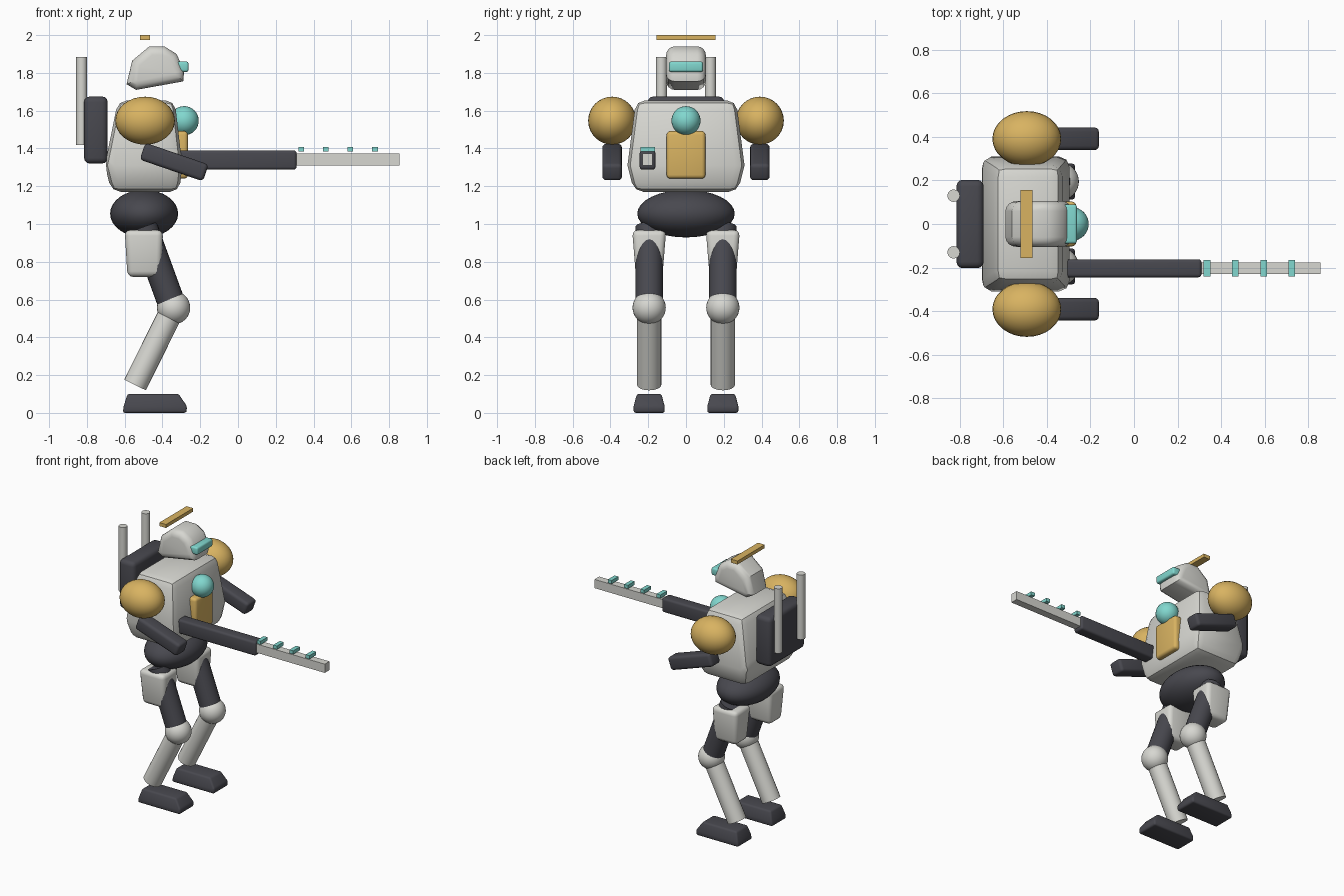
import bpy, bmesh, math
from mathutils import Vector, Matrix

if "Cube" in bpy.data.objects:
    bpy.data.objects.remove(bpy.data.objects["Cube"])


def material(name, rgb):
    m = bpy.data.materials.new(name)
    m.diffuse_color = (*rgb, 1)
    m.use_nodes = True
    m.node_tree.nodes["Principled BSDF"].inputs["Base Color"].default_value = m.diffuse_color
    return m


LIGHT = material("light grey", (0.68, 0.68, 0.64))
DARK = material("charcoal", (0.065, 0.065, 0.078))
GOLD = material("gold", (0.69, 0.45, 0.12))
TEAL = material("teal", (0.22, 0.68, 0.62))


def finish(name, bm, mat, bevel=0.0, segments=3):
    bmesh.ops.recalc_face_normals(bm, faces=bm.faces)
    mesh = bpy.data.meshes.new(name)
    bm.to_mesh(mesh)
    bm.free()
    mesh.materials.append(mat)
    ob = bpy.data.objects.new(name, mesh)
    bpy.context.collection.objects.link(ob)
    bpy.ops.object.select_all(action='DESELECT')
    bpy.context.view_layer.objects.active = ob
    ob.select_set(True)
    if bevel:
        mod = ob.modifiers.new("rounding", 'BEVEL')
        mod.width, mod.segments = bevel, segments
        mod.limit_method = 'ANGLE'
        mod.angle_limit = math.radians(25)
        bpy.ops.object.modifier_apply(modifier=mod.name)
    bpy.ops.object.shade_smooth_by_angle(angle=math.radians(35))
    return ob


def loft(name, rings, mat, bevel=0.0, segments=3):
    """Skin between rectangles given as (z, x0, x1, half_y), centred on cy."""
    bm = bmesh.new()
    loops = []
    for z, x0, x1, y0, y1 in rings:
        loops.append([bm.verts.new((x, y, z)) for x, y in
                      ((x0, y0), (x1, y0), (x1, y1), (x0, y1))])
    for a, b in zip(loops, loops[1:]):
        for i in range(4):
            j = (i + 1) % 4
            bm.faces.new((a[i], a[j], b[j], b[i]))
    bm.faces.new(loops[0][::-1])
    bm.faces.new(loops[-1])
    return finish(name, bm, mat, bevel, segments)


def box(name, x, y, z, mat, bevel=0.0):
    """Box from (low, high) ranges on each axis."""
    return loft(name, [(h, x[0], x[1], y[0], y[1]) for h in z], mat, bevel)


def ellipsoid(name, centre, radii, mat):
    bm = bmesh.new()
    bmesh.ops.create_uvsphere(bm, u_segments=32, v_segments=16, radius=1)
    bmesh.ops.transform(bm, verts=bm.verts,
                        matrix=Matrix.Translation(centre) @ Matrix.Diagonal((*radii, 1)))
    return finish(name, bm, mat)


def rod(name, start, end, radius, mat, sides=24):
    a, b = Vector(start), Vector(end)
    bm = bmesh.new()
    bmesh.ops.create_cone(bm, cap_ends=True, segments=sides, radius1=radius,
                          radius2=radius, depth=(b - a).length)
    turn = (b - a).to_track_quat('Z', 'Y').to_matrix().to_4x4()
    bmesh.ops.transform(bm, verts=bm.verts,
                        matrix=Matrix.Translation((a + b) / 2) @ turn)
    return finish(name, bm, mat)


# Torso, widest low down, with chest plate and round core
loft("torso", [(1.17, -0.67, -0.31, -0.275, 0.275),
               (1.31, -0.705, -0.295, -0.31, 0.31),
               (1.655, -0.635, -0.335, -0.265, 0.265)], LIGHT, 0.05, 2)
box("chest_plate", (-0.34, -0.265), (-0.103, 0.103), (1.24, 1.492), GOLD, 0.02)
ellipsoid("chest_core", (-0.285, 0, 1.547), (0.077,) * 3, TEAL)
ellipsoid("pelvis", (-0.497, 0, 1.055), (0.18, 0.258, 0.126), DARK)

# Head: side profile extruded across and rounded
profile = [(-0.59, 1.74), (-0.54, 1.71), (-0.29, 1.755), (-0.285, 1.81),
           (-0.325, 1.90), (-0.39, 1.94), (-0.47, 1.94), (-0.56, 1.865)]
bm = bmesh.new()
sides = [[bm.verts.new((x, y, z)) for x, z in profile] for y in (-0.105, 0.105)]
bm.faces.new(sides[0])
bm.faces.new(sides[1][::-1])
for i in range(len(profile)):
    j = (i + 1) % len(profile)
    bm.faces.new((sides[0][i], sides[0][j], sides[1][j], sides[1][i]))
bmesh.ops.recalc_face_normals(bm, faces=bm.faces)
rim = [e for e in bm.edges if abs(e.verts[0].co.y - e.verts[1].co.y) < 0.01]
bmesh.ops.bevel(bm, geom=rim, offset=0.045, segments=4, profile=0.5, affect='EDGES')
finish("head", bm, LIGHT)
box("visor", (-0.335, -0.262), (-0.09, 0.09), (1.805, 1.86), TEAL, 0.012)
box("crest", (-0.52, -0.467), (-0.155, 0.155), (1.975, 2.0), GOLD)

# Backpack
box("backpack", (-0.815, -0.69), (-0.203, 0.203), (1.32, 1.675), DARK, 0.03)

# Long gun with sight fins
box("gun_body", (-0.39, 0.31), (-0.245, -0.162), (1.288, 1.39), DARK, 0.015)
box("gun_barrel", (0.30, 0.855), (-0.23, -0.177), (1.31, 1.373), LIGHT)
for i in range(4):
    x = 0.335 + 0.13 * i
    box("gun_fin", (x - 0.015, x + 0.015), (-0.241, -0.165), (1.383, 1.408), TEAL)

# Paired parts
for s, side in ((-1, "right"), (1, "left")):
    y = 0.195 * s
    rod("antenna_" + side, (-0.828, 0.13 * s, 1.418), (-0.828, 0.13 * s, 1.885),
        0.029, LIGHT, 12)

    # Arms
    ellipsoid("shoulder_" + side, (-0.492, 0.391 * s, 1.547), (0.158, 0.127, 0.127), GOLD)
    arm = box("forearm_" + side, (-0.177, 0.177), (-0.052, 0.052), (-0.047, 0.047),
              DARK, 0.02)
    arm.data.transform(Matrix.Translation((-0.338, 0.391 * s, 1.328))
                       @ Matrix.Rotation(math.radians(19), 4, 'Y'))

    # Legs
    rod("thigh_" + side, (-0.50, y, 0.985), (-0.343, y, 0.555), 0.073, DARK)
    loft("hip_pad_" + side, [(0.72, -0.585, -0.405, y - 0.07, y + 0.07),
                             (0.968, -0.6, -0.397, y - 0.09, y + 0.09)], LIGHT, 0.03)
    ellipsoid("knee_" + side, (-0.341, y, 0.557), (0.088,) * 3, LIGHT)
    rod("shin_" + side, (-0.545, y, 0.148), (-0.343, y, 0.555), 0.064, LIGHT)
    loft("foot_" + side, [(0.005, -0.61, -0.273, y - 0.082, y + 0.082),
                          (0.04, -0.605, -0.27, y - 0.082, y + 0.082),
                          (0.106, -0.585, -0.315, y - 0.065, y + 0.065)], DARK, 0.012)

# Rest the feet on the ground
for ob in bpy.data.objects:
    if ob.name.startswith("foot"):
        ob.data.transform(Matrix.Translation((0, 0, -0.005)))
